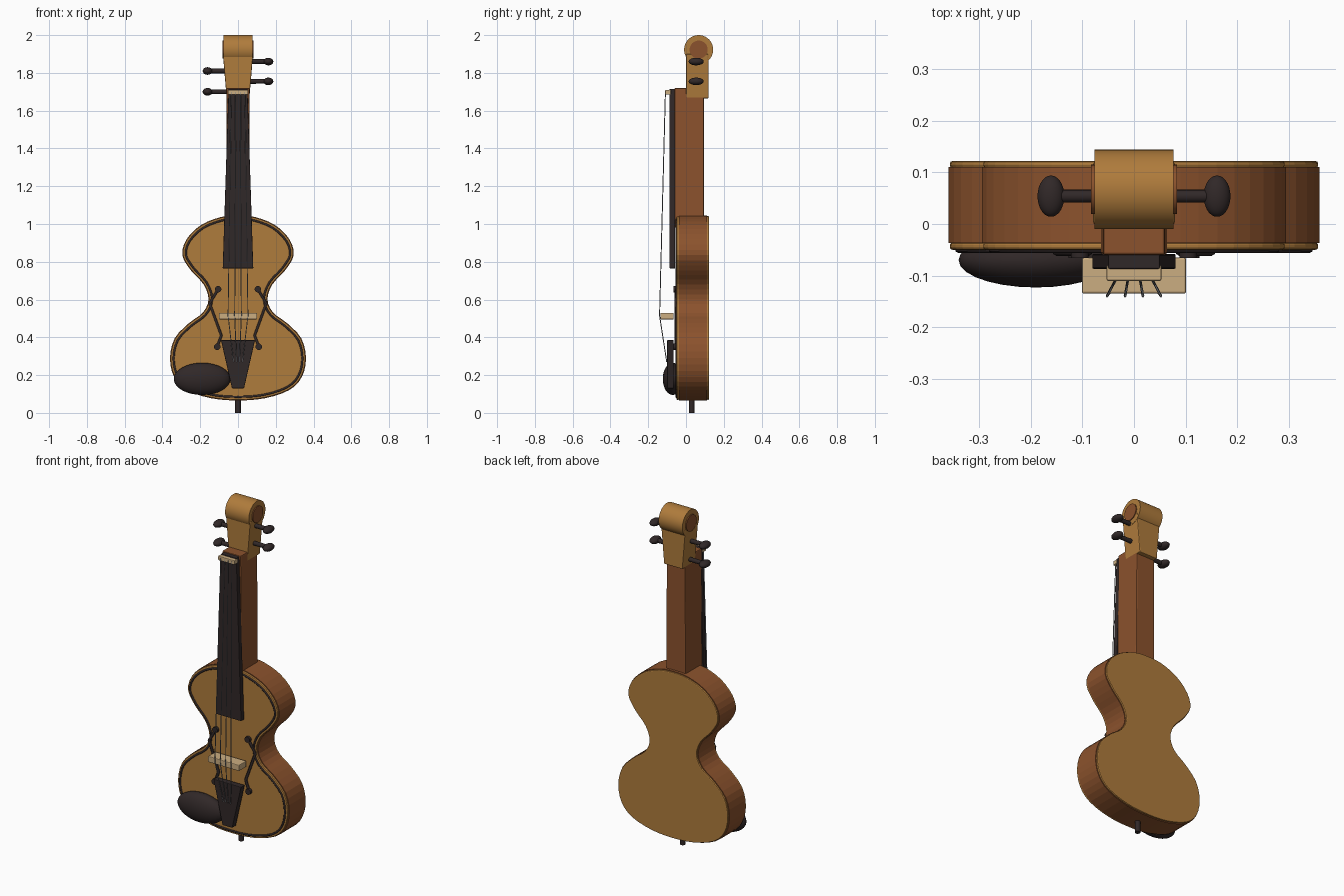
import bpy, bmesh, math
from mathutils import Vector

if "Cube" in bpy.data.objects:
    bpy.data.objects.remove(bpy.data.objects["Cube"])


def material(name, r, g, b):
    m = bpy.data.materials.new(name)
    m.use_nodes = True
    m.diffuse_color = (r, g, b, 1)
    m.node_tree.nodes["Principled BSDF"].inputs["Base Color"].default_value = (r, g, b, 1)
    return m


OCHRE = material("golden wood", 0.43, 0.20, 0.045)
BROWN = material("reddish wood", 0.26, 0.085, 0.026)
EBONY = material("ebony", 0.03, 0.021, 0.021)
TAN = material("pale maple", 0.60, 0.42, 0.22)
STEEL = material("string steel", 0.24, 0.25, 0.27)


def finish(bm, name, mat, bevel=0, smooth=False):
    bmesh.ops.recalc_face_normals(bm, faces=bm.faces)
    me = bpy.data.meshes.new(name)
    bm.to_mesh(me)
    bm.free()
    ob = bpy.data.objects.new(name, me)
    bpy.context.collection.objects.link(ob)
    me.materials.append(mat)
    if bevel:
        mod = ob.modifiers.new("Bevel", "BEVEL")
        mod.width = bevel
        mod.segments = 2
        mod.limit_method = 'ANGLE'
        mod.angle_limit = math.radians(50)
    if smooth:
        bpy.ops.object.select_all(action='DESELECT')
        ob.select_set(True)
        bpy.context.view_layer.objects.active = ob
        bpy.ops.object.shade_smooth_by_angle(angle=math.radians(35))
    return ob


def prism(name, outline, y0, y1, mat, bevel=0):
    """Extrude an (x, z) outline from y0 to y1."""
    bm = bmesh.new()
    face = bm.faces.new([bm.verts.new((x, y0, z)) for x, z in outline])
    new = bmesh.ops.extrude_face_region(bm, geom=[face])["geom"]
    bmesh.ops.translate(bm, vec=(0, y1 - y0, 0),
                        verts=[v for v in new if isinstance(v, bmesh.types.BMVert)])
    return finish(bm, name, mat, bevel)


def taper(name, z0, half0, z1, half1, y0, y1, mat, bevel=0):
    outline = [(-half0, z0), (half0, z0), (half1, z1), (-half1, z1)]
    return prism(name, outline, y0, y1, mat, bevel)


def rod(name, a, b, radius, mat, sides=24, bevel=0):
    a, b = Vector(a), Vector(b)
    bm = bmesh.new()
    bmesh.ops.create_cone(bm, cap_ends=True, segments=sides, radius1=radius,
                          radius2=radius, depth=(b - a).length)
    bmesh.ops.rotate(bm, matrix=(b - a).to_track_quat('Z', 'Y').to_matrix(), verts=bm.verts)
    bmesh.ops.translate(bm, vec=(a + b) / 2, verts=bm.verts)
    return finish(bm, name, mat, bevel, True)


def ellipsoid(name, centre, size, mat):
    bm = bmesh.new()
    bmesh.ops.create_uvsphere(bm, u_segments=28, v_segments=16, radius=1)
    bmesh.ops.scale(bm, vec=size, verts=bm.verts)
    bmesh.ops.translate(bm, vec=centre, verts=bm.verts)
    return finish(bm, name, mat, smooth=True)


def tube(name, points, radius, mat, closed=False):
    cu = bpy.data.curves.new(name, 'CURVE')
    cu.dimensions = '3D'
    cu.bevel_depth = radius
    cu.bevel_resolution = 1
    cu.use_fill_caps = True
    sp = cu.splines.new('POLY')
    sp.points.add(len(points) - 1)
    for p, co in zip(sp.points, points):
        p.co = (*co, 1)
    sp.use_cyclic_u = closed
    cu.materials.append(mat)
    ob = bpy.data.objects.new(name, cu)
    bpy.context.collection.objects.link(ob)
    return ob


def rounded(pts, steps=3):
    """Closed smooth curve through the points."""
    out, n = [], len(pts)
    for i in range(n):
        p0, p1, p2, p3 = (Vector(pts[(i + k) % n]) for k in (-1, 0, 1, 2))
        for s in range(steps):
            t = s / steps
            out.append((p1 * 2 + (p2 - p0) * t + (p0 * 2 - p1 * 5 + p2 * 4 - p3) * t ** 2
                        + (p1 * 3 - p0 - p2 * 3 + p3) * t ** 3) / 2)
    return out


def inset(pts, d):
    out = []
    for i, p in enumerate(pts):
        t = (pts[(i + 1) % len(pts)] - pts[i - 1]).normalized()
        out.append(p + Vector((-t.y, t.x)) * d)
    return out


# Body: half outline mirrored to a closed loop
half = [(0.14, 0.077), (0.27, 0.12), (0.338, 0.19), (0.36, 0.29), (0.335, 0.395),
        (0.26, 0.475), (0.187, 0.53), (0.156, 0.60), (0.182, 0.68), (0.25, 0.755),
        (0.295, 0.835), (0.272, 0.92), (0.195, 0.995), (0.09, 1.037)]
loop = rounded([(0, 0.066)] + half + [(0, 1.045)] + [(-x, z) for x, z in reversed(half)])
plate = inset(loop, 0.003)
prism("body_ribs", loop, -0.037, 0.11, BROWN)
prism("front_plate", plate, -0.05, -0.036, OCHRE, 0.005)
prism("back_plate", plate, 0.109, 0.122, OCHRE, 0.005)
tube("edge_inlay", [(p.x, -0.05, p.y) for p in inset(loop, 0.019)], 0.006, EBONY, True)

# Neck and fingerboard
taper("neck", 0.98, 0.064, 1.72, 0.06, -0.06, 0.095, BROWN, 0.005)
taper("fingerboard", 0.765, 0.081, 1.715, 0.05, -0.087, -0.058, EBONY, 0.003)
taper("nut", 1.685, 0.053, 1.71, 0.053, -0.11, -0.08, TAN, 0.003)

# Pegbox and scroll
taper("pegbox", 1.665, 0.06, 1.90, 0.08, 0.0, 0.12, OCHRE, 0.005)
rod("scroll", (-0.077, 0.067, 1.923), (0.077, 0.067, 1.923), 0.077, OCHRE, 40)
rod("scroll_eyes", (-0.083, 0.067, 1.923), (0.083, 0.067, 1.923), 0.048, BROWN, 32)

# Tuning pegs, staggered between the two sides
for side, heights in ((-1, (1.70, 1.81)), (1, (1.755, 1.86))):
    for z in heights:
        rod("peg_shaft", (side * 0.04, 0.054, z), (side * 0.15, 0.054, z), 0.0125, EBONY, 16)
        ellipsoid("peg_head", (side * 0.161, 0.054, z), (0.026, 0.04, 0.02), EBONY)

# Bridge, tailpiece, chin rest and end pin
taper("bridge", 0.495, 0.101, 0.53, 0.101, -0.135, -0.065, TAN, 0.004)
taper("tailpiece", 0.13, 0.032, 0.385, 0.09, -0.10, -0.065, EBONY, 0.003)
ellipsoid("chin_rest", (-0.19, -0.07, 0.18), (0.15, 0.053, 0.085), EBONY)
rod("end_pin", (0, 0.03, 0), (0, 0.03, 0.09), 0.015, EBONY, 16)

# Sound holes with round ends
for side in (-1, 1):
    path = [(side * x, -0.054, z) for x, z in
            ((0.105, 0.655), (0.15, 0.58), (0.088, 0.41), (0.11, 0.35))]
    tube("sound_hole", path, 0.008, EBONY)
    for x, y, z in (path[0], path[-1]):
        rod("sound_hole_end", (x, -0.045, z), (x, -0.066, z), 0.017, EBONY, 20)

# Strings run from nut over bridge to tailpiece
for k in (-1.5, -0.5, 0.5, 1.5):
    tube("string", [(k * 0.024, -0.109, 1.70), (k * 0.035, -0.14, 0.515),
                    (k * 0.016, -0.102, 0.27)], 0.0025, STEEL)
